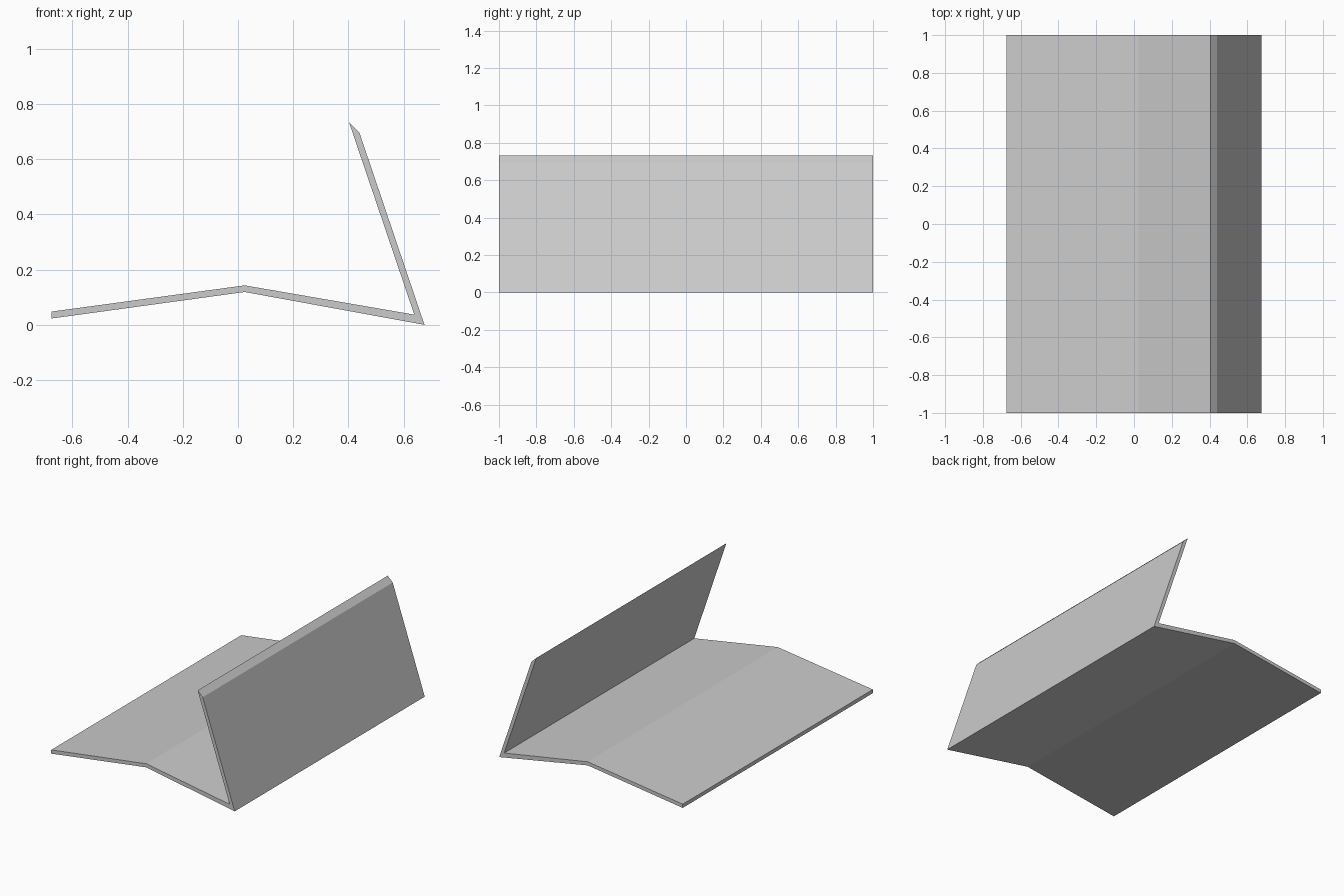
import bpy
import bmesh

# Remove the default cube only
cube = bpy.data.objects.get("Cube")
if cube:
    bpy.data.objects.remove(cube, do_unlink=True)

# Single plain grey
grey = bpy.data.materials.new("light_grey")
grey.use_nodes = True
colour = (0.6, 0.6, 0.6, 1.0)
grey.diffuse_color = colour
grey.node_tree.nodes["Principled BSDF"].inputs["Base Color"].default_value = colour


def extrude_profile(name, profile, half_length, material):
    """Sweep a closed x-z outline along y into a solid."""
    bm = bmesh.new()
    outline = bm.faces.new([bm.verts.new((x, -half_length, z)) for x, z in profile])
    swept = bmesh.ops.extrude_face_region(bm, geom=[outline], use_keep_orig=True)
    moved = [v for v in swept["geom"] if isinstance(v, bmesh.types.BMVert)]
    bmesh.ops.translate(bm, verts=moved, vec=(0, 2 * half_length, 0))
    bmesh.ops.recalc_face_normals(bm, faces=bm.faces[:])
    mesh = bpy.data.meshes.new(name)
    bm.to_mesh(mesh)
    bm.free()
    mesh.materials.append(material)
    obj = bpy.data.objects.new(name, mesh)
    bpy.context.collection.objects.link(obj)
    return obj


# Folded sheet: shallow ridged base with a leaning upright flap
folded_profile = [
    (-0.676, 0.023),   # base edge, underside
    (0.024, 0.119),    # ridge, underside
    (0.676, 0.0),      # outer fold
    (0.44, 0.697),     # flap edge, outside
    (0.403, 0.733),    # flap tip
    (0.639, 0.037),    # inner fold
    (0.024, 0.143),    # ridge, top
    (-0.676, 0.048),   # base edge, top
]
extrude_profile("folded_sheet", folded_profile, 1.0, grey)
